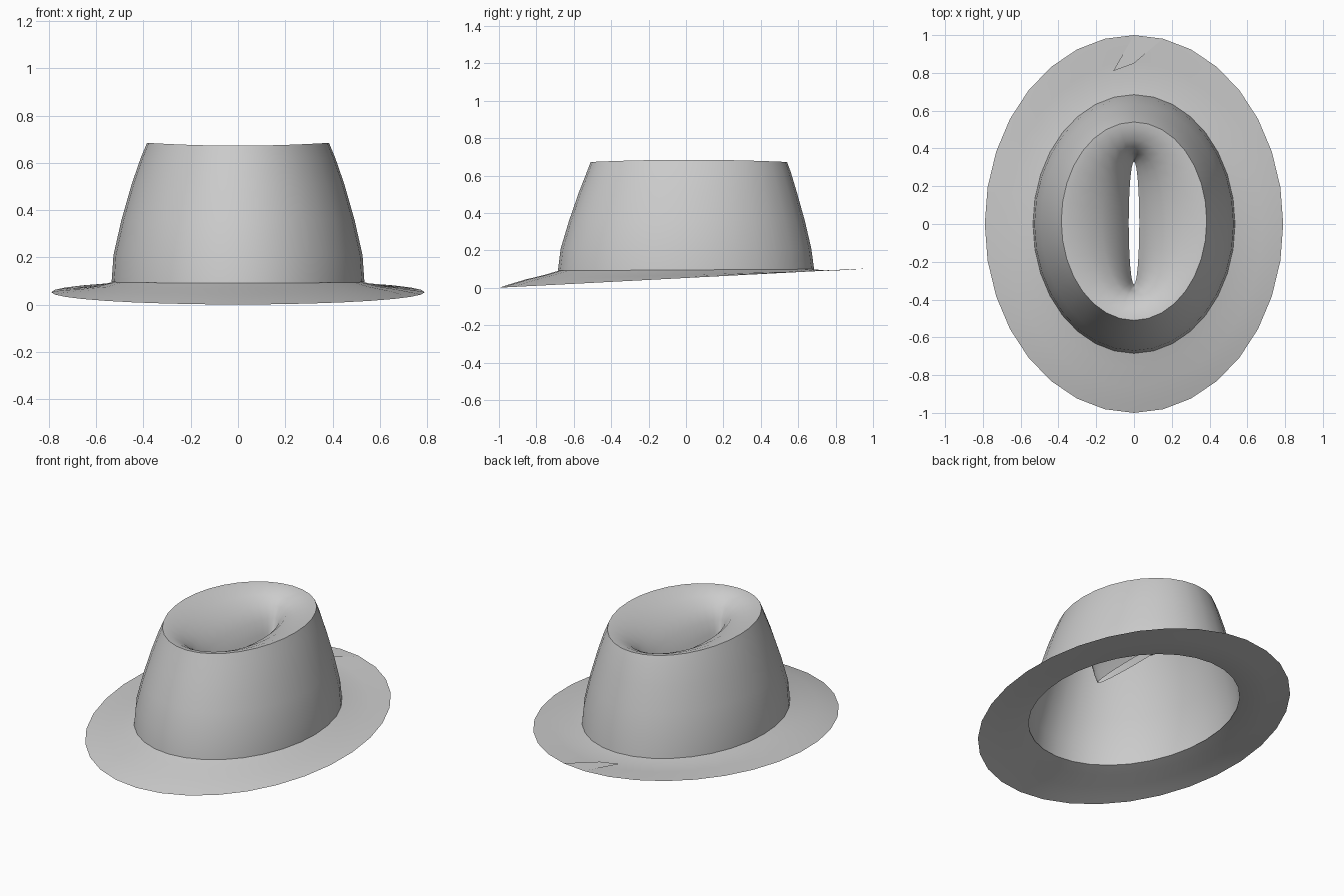
import bpy, bmesh, math

cube = bpy.data.objects.get("Cube")
if cube:
    bpy.data.objects.remove(cube)

SIDES = 32

felt = bpy.data.materials.new("grey_felt")
felt.use_nodes = True
felt.diffuse_color = (0.6, 0.6, 0.6, 1)
felt.node_tree.nodes["Principled BSDF"].inputs["Base Color"].default_value = (0.6, 0.6, 0.6, 1)


def finish(name, bm, angle=70):
    mesh = bpy.data.meshes.new(name)
    bm.to_mesh(mesh)
    bm.free()
    mesh.materials.append(felt)
    obj = bpy.data.objects.new(name, mesh)
    bpy.context.collection.objects.link(obj)
    bpy.ops.object.select_all(action="DESELECT")
    obj.select_set(True)
    bpy.context.view_layer.objects.active = obj
    bpy.ops.object.shade_smooth_by_angle(angle=math.radians(angle))
    return obj


def loft(name, rings):
    """Skin oval rings: half width, half length, y centre, height, tilt, end drop."""
    bm = bmesh.new()
    loops = []
    for rx, ry, yc, z, tilt, drop in rings:
        loop = []
        for i in range(SIDES):
            a = 2 * math.pi * i / SIDES
            y = yc + ry * math.sin(a)
            height = z + tilt * y - drop * math.sin(a) ** 2
            loop.append(bm.verts.new((rx * math.cos(a), y, height)))
        loops.append(loop)
    for lower, upper in zip(loops, loops[1:]):
        for i in range(SIDES):
            j = (i + 1) % SIDES
            bm.faces.new((lower[i], lower[j], upper[j], upper[i]))
    return finish(name, bm)


# Brim, tipped down at the front
loft("brim", [
    (0.79, 1.00, 0, 0.053, 0.052, 0),
    (0.75, 0.95, 0, 0.060, 0.045, 0),
    (0.68, 0.86, 0, 0.070, 0.030, 0),
    (0.60, 0.76, 0, 0.080, 0.015, 0),
    (0.53, 0.68, 0, 0.096, 0.006, 0),
])

# Crown wall, rim and pinched hollow ending in an open slit
loft("crown", [
    (0.535, 0.685, 0, 0.096, 0.006, 0),
    (0.527, 0.670, 0, 0.21, 0, 0),
    (0.493, 0.630, 0.005, 0.36, 0, 0),
    (0.450, 0.583, 0.010, 0.51, 0, 0),
    (0.412, 0.545, 0.015, 0.62, 0, 0),
    (0.385, 0.525, 0.015, 0.685, 0, 0.012),
    (0.345, 0.490, 0.015, 0.678, 0, 0.010),
    (0.260, 0.435, 0.010, 0.645, 0, 0.005),
    (0.170, 0.390, 0.010, 0.595, 0, 0),
    (0.100, 0.365, 0.010, 0.530, 0, 0),
    (0.055, 0.345, 0.005, 0.460, 0, 0),
    (0.028, 0.325, 0.005, 0.410, 0, 0),
])

# Small flat tab on the back of the brim
bm = bmesh.new()
tab = [(0, 1.0), (-0.11, 0.81), (0.0, 0.85), (0.15, 0.98)]
bm.faces.new([bm.verts.new((x, y, 0.107)) for x, y in tab])
finish("brim_tab", bm)
